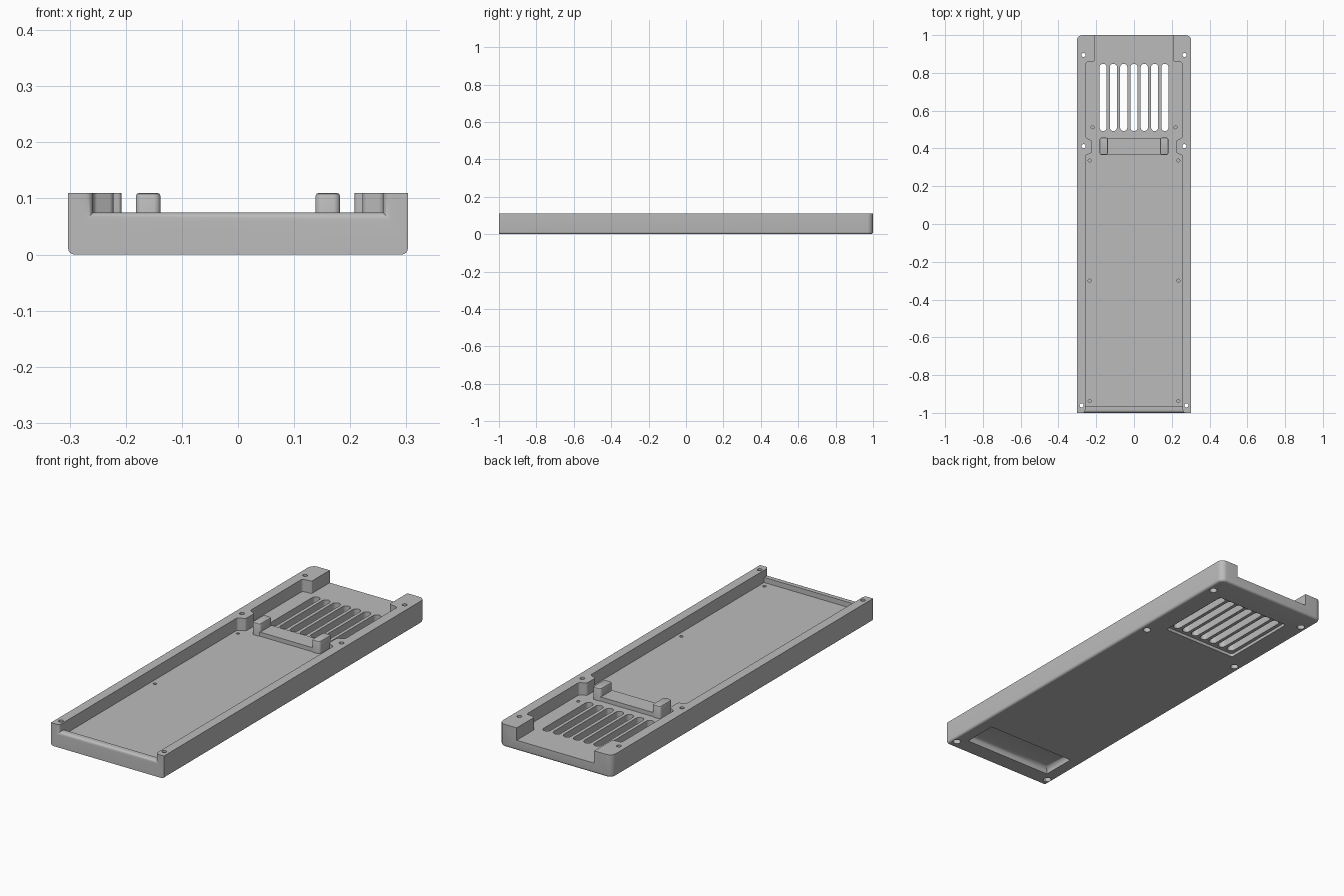
import bpy, bmesh, math
from mathutils import Vector

cube = bpy.data.objects.get("Cube")
if cube:
    bpy.data.objects.remove(cube)

grey = bpy.data.materials.new("plain grey")
grey.use_nodes = True
colour = (0.5, 0.5, 0.5, 1)
grey.diffuse_color = colour
grey.node_tree.nodes["Principled BSDF"].inputs["Base Color"].default_value = colour

W, H, FLOOR = 0.303, 0.11, 0.05


def rounded(corners, steps=5):
    """Outline from (x, y, radius) corners, each rounded by an arc."""
    out = []
    for i, (x, y, r) in enumerate(corners):
        p = Vector((x, y))
        if r == 0:
            out.append(p)
            continue
        a = (Vector(corners[i - 1][:2]) - p).normalized()
        b = (Vector(corners[(i + 1) % len(corners)][:2]) - p).normalized()
        half = a.angle(b) / 2
        centre = p + (a + b).normalized() * r / math.sin(half)
        start = p + a * r / math.tan(half) - centre
        end = p + b * r / math.tan(half) - centre
        for k in range(steps + 1):
            t = k / steps
            out.append(centre + start.lerp(end, t).normalized() * r)
    return out


def box_outline(x0, x1, y0, y1, r=0, back_only=False):
    f = 0 if back_only else r
    return rounded([(x0, y0, f), (x1, y0, f), (x1, y1, r), (x0, y1, r)])


def prism(name, outline, z0, z1, bevel=0, pick=None, segments=4):
    bm = bmesh.new()
    base = bm.faces.new([bm.verts.new((p[0], p[1], z0)) for p in outline])
    grown = bmesh.ops.extrude_face_region(bm, geom=[base])["geom"]
    bmesh.ops.translate(bm, vec=(0, 0, z1 - z0),
                        verts=[g for g in grown if isinstance(g, bmesh.types.BMVert)])
    bmesh.ops.recalc_face_normals(bm, faces=bm.faces)
    if bevel:
        edges = [e for e in bm.edges if pick(e.verts[0].co, e.verts[1].co)]
        bmesh.ops.bevel(bm, geom=edges, offset=bevel, segments=segments,
                        profile=0.5, affect='EDGES')
    mesh = bpy.data.meshes.new(name)
    bm.to_mesh(mesh)
    bm.free()
    ob = bpy.data.objects.new(name, mesh)
    bpy.context.collection.objects.link(ob)
    mesh.materials.append(grey)
    return ob


def at_height(z):
    return lambda a, b: abs(a.z - z) < 1e-4 and abs(b.z - z) < 1e-4


def cut(target, cutter):
    mod = target.modifiers.new("cut", 'BOOLEAN')
    mod.operation = 'DIFFERENCE'
    mod.solver = 'EXACT'
    mod.object = cutter
    bpy.context.view_layer.objects.active = target
    bpy.ops.object.modifier_apply(modifier=mod.name)
    bpy.data.objects.remove(cutter)


def drill(target, x, y, r, z0, z1):
    circle = [(x + r * math.cos(math.tau * k / 16), y + r * math.sin(math.tau * k / 16))
              for k in range(16)]
    cut(target, prism("drill", circle, z0, z1))


# Outer tray: round back corners, softened bottom edges except at the front
tray = prism("tray", box_outline(-W, W, -1, 1, 0.03, True), 0, H, 0.012,
             lambda a, b: at_height(0)(a, b) and max(a.y, b.y) > -0.999)

# Cavity: side walls with screw bosses, open at the back
side = [(0.258, -0.967, 0), (0.258, 0.362, 0.012), (0.222, 0.378, 0.012),
        (0.222, 0.44, 0.012), (0.255, 0.458, 0.012), (0.255, 0.857, 0.012),
        (0.208, 0.862, 0.006), (0.208, 1.1, 0)]
cavity = side + [(-x, y, r) for x, y, r in reversed(side)]
cut(tray, prism("cavity", rounded(cavity), FLOOR, 0.3))

# Lowered front lip, flaring outward in a rounded edge
cut(tray, prism("lip_notch", box_outline(-0.258, 0.258, -1.1, -0.95), 0.075, 0.3))
flare, R = [], 0.015
bm = bmesh.new()
rings = []
for k in range(7):
    a = math.pi / 2 * k / 6
    grow, y = R * (1 - math.cos(a)), -1 + R - R * math.sin(a)
    rings.append((grow, y))
rings.append((R, -1.05))
loops = [[bm.verts.new(c) for c in ((-0.258 - g, y, 0.075 - g), (0.258 + g, y, 0.075 - g),
                                    (0.258 + g, y, 0.3), (-0.258 - g, y, 0.3))]
         for g, y in rings]
for p, q in zip(loops, loops[1:]):
    for i in range(4):
        bm.faces.new((p[i], p[(i + 1) % 4], q[(i + 1) % 4], q[i]))
bm.faces.new(loops[0])
bm.faces.new(loops[-1])
bmesh.ops.recalc_face_normals(bm, faces=bm.faces)
mesh = bpy.data.meshes.new("flare")
bm.to_mesh(mesh)
bm.free()
mesh.materials.append(grey)
flare = bpy.data.objects.new("flare", mesh)
bpy.context.collection.objects.link(flare)
cut(tray, flare)

# Underside: shallow vent recess and finger pocket
cut(tray, prism("vent_recess", box_outline(-0.2, 0.2, 0.475, 0.865, 0.012), -0.1, 0.015))
cut(tray, prism("finger_pocket", box_outline(-0.24, 0.24, -0.92, -0.75), -0.1, 0.03,
                0.025, at_height(0.03)))

# Vent slots
for i in range(-3, 4):
    x = i * 0.0545
    cut(tray, prism("slot", box_outline(x - 0.019, x + 0.019, 0.492, 0.848, 0.0185),
                    -0.1, 0.3))

# Screw holes with counterbores, and blind pilot holes in the floor
for s in (-1, 1):
    for x, y in ((0.267, 0.895), (0.267, 0.412), (0.277, -0.96)):
        drill(tray, s * x, y, 0.011, -0.1, 0.3)
        drill(tray, s * x, y, 0.018, -0.1, 0.02)
    for x, y in ((0.235, -0.937), (0.235, -0.3), (0.235, 0.336), (0.219, 0.512)):
        drill(tray, s * x, y, 0.008, 0.035, 0.3)

# Cross bar with an upright post at each end
bar = prism("cross_bar", box_outline(-0.15, 0.15, 0.368, 0.455), FLOOR - 0.005, 0.07)
posts = [prism(side_name + "_post",
               box_outline(min(s * 0.138, s * 0.182), max(s * 0.138, s * 0.182),
                           0.365, 0.458, 0.012),
               FLOOR - 0.005, H, 0.006, at_height(H), 2)
         for s, side_name in ((1, "left"), (-1, "right"))]

# Smooth the rounded parts, keep edges crisp
bpy.ops.object.select_all(action='DESELECT')
for ob in [tray, bar] + posts:
    ob.select_set(True)
bpy.context.view_layer.objects.active = tray
bpy.ops.object.shade_smooth_by_angle(angle=math.radians(32))
